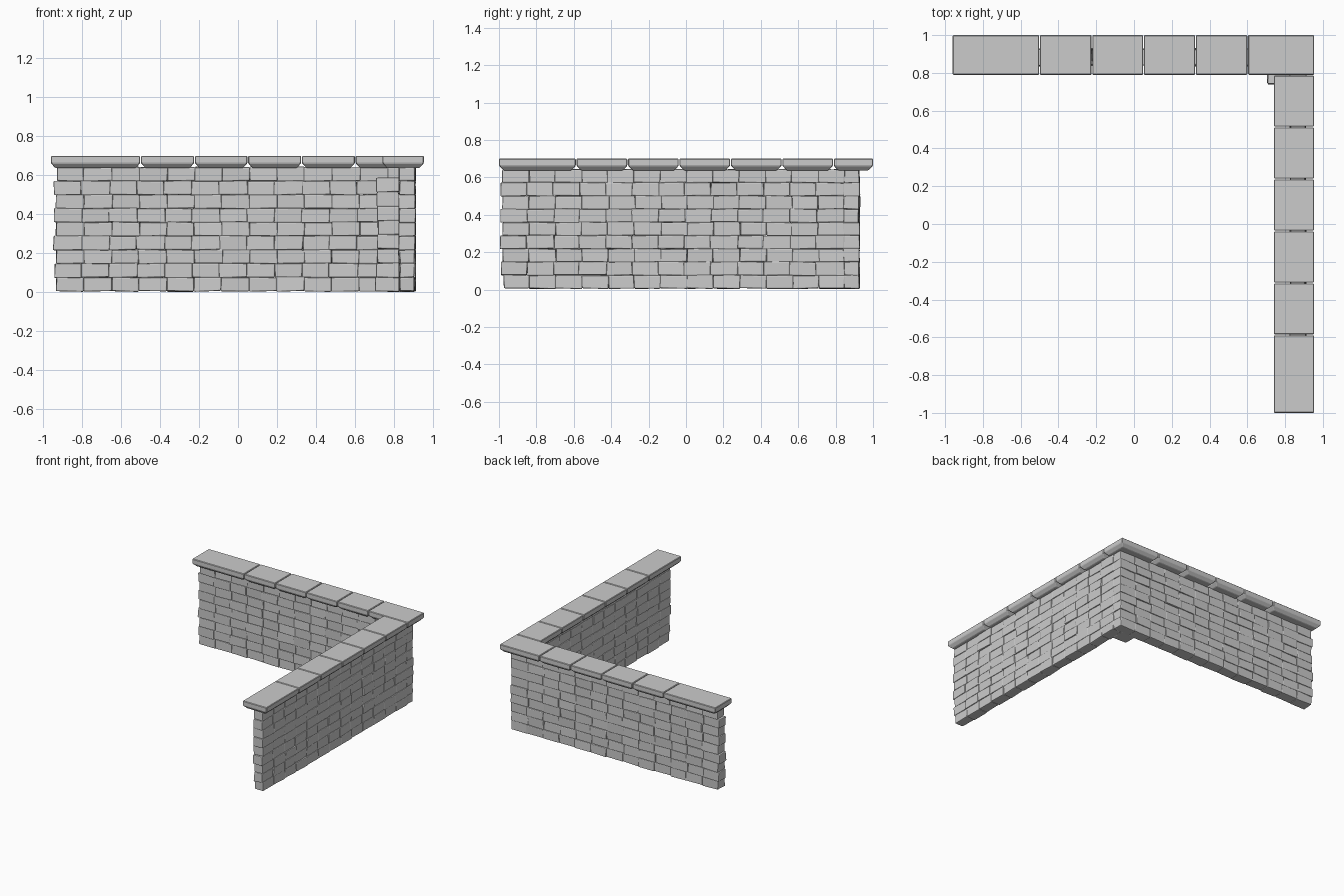
import bpy, bmesh, random
from mathutils import Vector

if "Cube" in bpy.data.objects:
    bpy.data.objects.remove(bpy.data.objects["Cube"])

random.seed(7)


def add_box(bm, lo, hi, jitter=0.0):
    """Cube between two corners with slightly uneven vertices."""
    vs = bmesh.ops.create_cube(bm, size=1)["verts"]
    lo, hi = Vector(lo), Vector(hi)
    for v in vs:
        p = [lo[i] + (v.co[i] + 0.5) * (hi[i] - lo[i]) for i in range(3)]
        v.co = Vector(p) + Vector([random.uniform(-jitter, jitter) for _ in range(3)])
    return vs


def finish(bm, name, bevel, segments):
    bmesh.ops.recalc_face_normals(bm, faces=bm.faces[:])
    me = bpy.data.meshes.new(name)
    bm.to_mesh(me)
    bm.free()
    ob = bpy.data.objects.new(name, me)
    bpy.context.collection.objects.link(ob)
    mod = ob.modifiers.new("worn_edges", "BEVEL")
    mod.width = bevel
    mod.segments = segments
    mod.limit_method = "ANGLE"
    return ob


ROWS, Z0, ZTOP = 9, 0.006, 0.642
ROW_H = (ZTOP - Z0) / ROWS


def wall(name, axis, start, end, inner, outer, count=13):
    """Courses of rough stones running along x (axis 0) or y (axis 1)."""
    bm = bmesh.new()
    step = (end - start) / count
    for r in range(ROWS):
        shift = -0.012 * (r % 2)
        joints = [start + shift + i * step + random.uniform(-0.004, 0.004) for i in range(count)]
        joints.append(end)
        for a, b in zip(joints, joints[1:]):
            out = random.uniform(-0.004, 0.004)
            lo, hi = [0, 0, Z0 + r * ROW_H - 0.001], [0, 0, Z0 + (r + 1) * ROW_H + 0.001]
            lo[axis], hi[axis] = a - 0.001, b + 0.001
            lo[1 - axis], hi[1 - axis] = inner - out, outer + out
            add_box(bm, lo, hi, 0.003)
    return finish(bm, name, 0.006, 2)


# Two thin walls meeting at the back right corner
wall("back_wall_stones", 0, -0.93, 0.906, 0.84, 0.926)
wall("right_wall_stones", 1, -0.978, 0.848, 0.828, 0.908)

# Stack of stones in the inner corner
bm = bmesh.new()
for k in range(8):
    s = random.uniform(-0.006, 0.006)
    left = 0.702 if k == 0 else 0.712 + s
    add_box(bm, (left, 0.742 + s, 0.003 + k * 0.073), (0.836, 0.865, 0.004 + (k + 1) * 0.073), 0.003)
finish(bm, "inner_corner_stones", 0.006, 2)


# Coping slabs with the lower edges chamfered inward
def slab(bm, x0, x1, y0, y1):
    zs, ins = (0.637, 0.662, 0.70), (0.024, 0.0, 0.0)
    g = 0.002
    rings = []
    for z, d in zip(zs, ins):
        d += g
        rings.append([bm.verts.new(c) for c in (
            (x0 + d, y0 + d, z), (x1 - d, y0 + d, z), (x1 - d, y1 - d, z), (x0 + d, y1 - d, z))])
    for a, b in zip(rings, rings[1:]):
        for i in range(4):
            j = (i + 1) % 4
            bm.faces.new((a[i], a[j], b[j], b[i]))
    bm.faces.new(rings[0][::-1])
    bm.faces.new(rings[-1])


bm = bmesh.new()
xs = (-0.962, -0.50, -0.223, 0.05, 0.326, 0.602, 0.955)
for a, b in zip(xs, xs[1:]):
    slab(bm, a, b, 0.788, 1.002)
finish(bm, "back_coping_slabs", 0.004, 1)

bm = bmesh.new()
ys = (-1.002, -0.587, -0.312, -0.037, 0.238, 0.513, 0.788)
for a, b in zip(ys, ys[1:]):
    slab(bm, 0.739, 0.955, a, b)
finish(bm, "right_coping_slabs", 0.004, 1)
